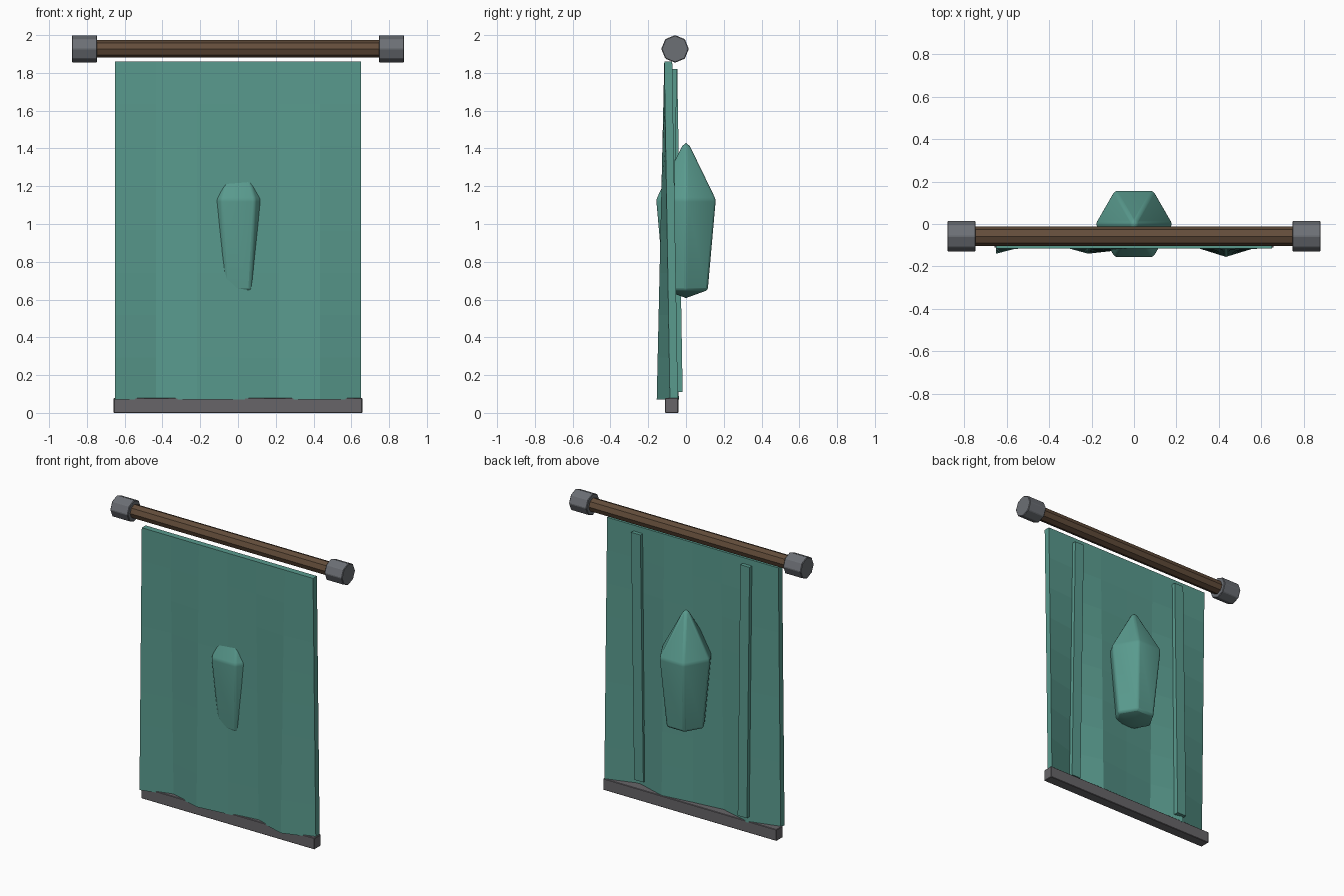
import bpy, bmesh, math
from mathutils import Matrix

if "Cube" in bpy.data.objects:
    bpy.data.objects.remove(bpy.data.objects["Cube"])


def material(name, rgb):
    m = bpy.data.materials.new(name)
    m.diffuse_color = (*rgb, 1)
    m.use_nodes = True
    m.node_tree.nodes["Principled BSDF"].inputs["Base Color"].default_value = m.diffuse_color
    return m


TEAL = material("teal_cloth", (0.10, 0.325, 0.27))
BROWN = material("brown_wood", (0.125, 0.074, 0.043))
GREY = material("grey_metal", (0.15, 0.16, 0.178))
DARK = material("dark_grey_bar", (0.135, 0.13, 0.14))


def finish(bm, name, mat, bevel=0.0, smooth=False):
    bmesh.ops.recalc_face_normals(bm, faces=bm.faces)
    me = bpy.data.meshes.new(name)
    bm.to_mesh(me)
    bm.free()
    me.materials.append(mat)
    ob = bpy.data.objects.new(name, me)
    bpy.context.collection.objects.link(ob)
    if bevel:
        mod = ob.modifiers.new("Bevel", 'BEVEL')
        mod.width = bevel
        mod.segments = 2 if smooth else 1
        mod.limit_method = 'ANGLE'
        mod.angle_limit = math.radians(25)
    if smooth:
        bpy.context.view_layer.objects.active = ob
        ob.select_set(True)
        bpy.ops.object.shade_smooth_by_angle(angle=math.radians(35))
        ob.select_set(False)
    return ob


def cylinder_x(name, x0, x1, radius, mat, bevel=0.0):
    # Octagonal bar along x with a corner pointing up
    bm = bmesh.new()
    bmesh.ops.create_cone(bm, cap_ends=True, segments=8, radius1=radius,
                          radius2=radius, depth=x1 - x0)
    bm.transform(Matrix.Translation(((x0 + x1) / 2, -0.058, 1.927))
                 @ Matrix.Rotation(math.pi / 2, 4, 'Y'))
    return finish(bm, name, mat, bevel)


# Hanging rod and its end caps
cylinder_x("hanging_rod", -0.76, 0.76, 0.046, BROWN)
for side, x in (("left", -0.813), ("right", 0.813)):
    cylinder_x(side + "_rod_cap", x - 0.067, x + 0.067, 0.073, GREY, 0.004)

# Cloth: folds deepen from a straight top edge to a wavy bottom edge
HALF, TOP, BOTTOM, THICK = 0.65, 1.86, 0.07, 0.042
FOLDS = [-0.14, -0.08, -0.14, -0.116, -0.087, -0.155, -0.085]
COLS, ROWS = len(FOLDS) - 1, 8


def cloth_y(x, z):
    u = min(max((x + HALF) / (2 * HALF) * COLS, 0), COLS - 1e-6)
    i = int(u)
    fold = FOLDS[i] + (FOLDS[i + 1] - FOLDS[i]) * (u - i)
    t = (TOP - z) / (TOP - BOTTOM)
    return -0.115 + (fold + 0.115) * t


bm = bmesh.new()
bmesh.ops.create_cube(bm, size=1)
bm.free()
bm = bmesh.new()
layers = []
for offset in (0, THICK):
    grid = []
    for r in range(ROWS + 1):
        z = BOTTOM + (TOP - BOTTOM) * r / ROWS
        row = []
        for c in range(COLS + 1):
            x = -HALF + 2 * HALF * c / COLS
            row.append(bm.verts.new((x, cloth_y(x, z) + offset, z)))
        grid.append(row)
    for r in range(ROWS):
        for c in range(COLS):
            bm.faces.new((grid[r][c], grid[r][c + 1],
                          grid[r + 1][c + 1], grid[r + 1][c]))
    layers.append(grid)
a, b = layers
for c in range(COLS):
    for r in (0, ROWS):
        bm.faces.new((a[r][c], a[r][c + 1], b[r][c + 1], b[r][c]))
for r in range(ROWS):
    for c in (0, COLS):
        bm.faces.new((a[r][c], a[r + 1][c], b[r + 1][c], b[r][c]))
finish(bm, "cloth_panel", TEAL)


def box(bm, size, loc):
    bmesh.ops.create_cube(bm, size=1, matrix=Matrix.Translation(loc)
                          @ Matrix.Diagonal((*size, 1)))


# Bottom weight bar
bm = bmesh.new()
box(bm, (1.316, 0.07, 0.078), (0, -0.076, 0.039))
finish(bm, "bottom_bar", DARK, 0.003)

# Vertical strips on the back, leaning with the cloth
for side, x in (("left", -0.415), ("right", 0.415)):
    bm = bmesh.new()
    box(bm, (0.07, 0.04, 1.71), (x, 0, 0.965))
    for v in bm.verts:
        v.co.y += cloth_y(x, v.co.z) + THICK + 0.006
    finish(bm, side + "_back_strip", TEAL)

# Faceted six-sided crystal passing through the cloth
bm = bmesh.new()
rings = []
for radius, z in ((0.182, 1.13), (0.133, 0.65)):
    rings.append([bm.verts.new((radius * math.cos(k * math.pi / 3),
                                radius * math.sin(k * math.pi / 3), z))
                  for k in range(6)])
tip = bm.verts.new((0, 0, 1.455))
base = bm.verts.new((0, 0, 0.608))
for k in range(6):
    n = (k + 1) % 6
    bm.faces.new((rings[0][k], rings[0][n], tip))
    bm.faces.new((rings[0][k], rings[0][n], rings[1][n], rings[1][k]))
    bm.faces.new((rings[1][k], rings[1][n], base))
finish(bm, "crystal_emblem", TEAL, 0.012, True)
